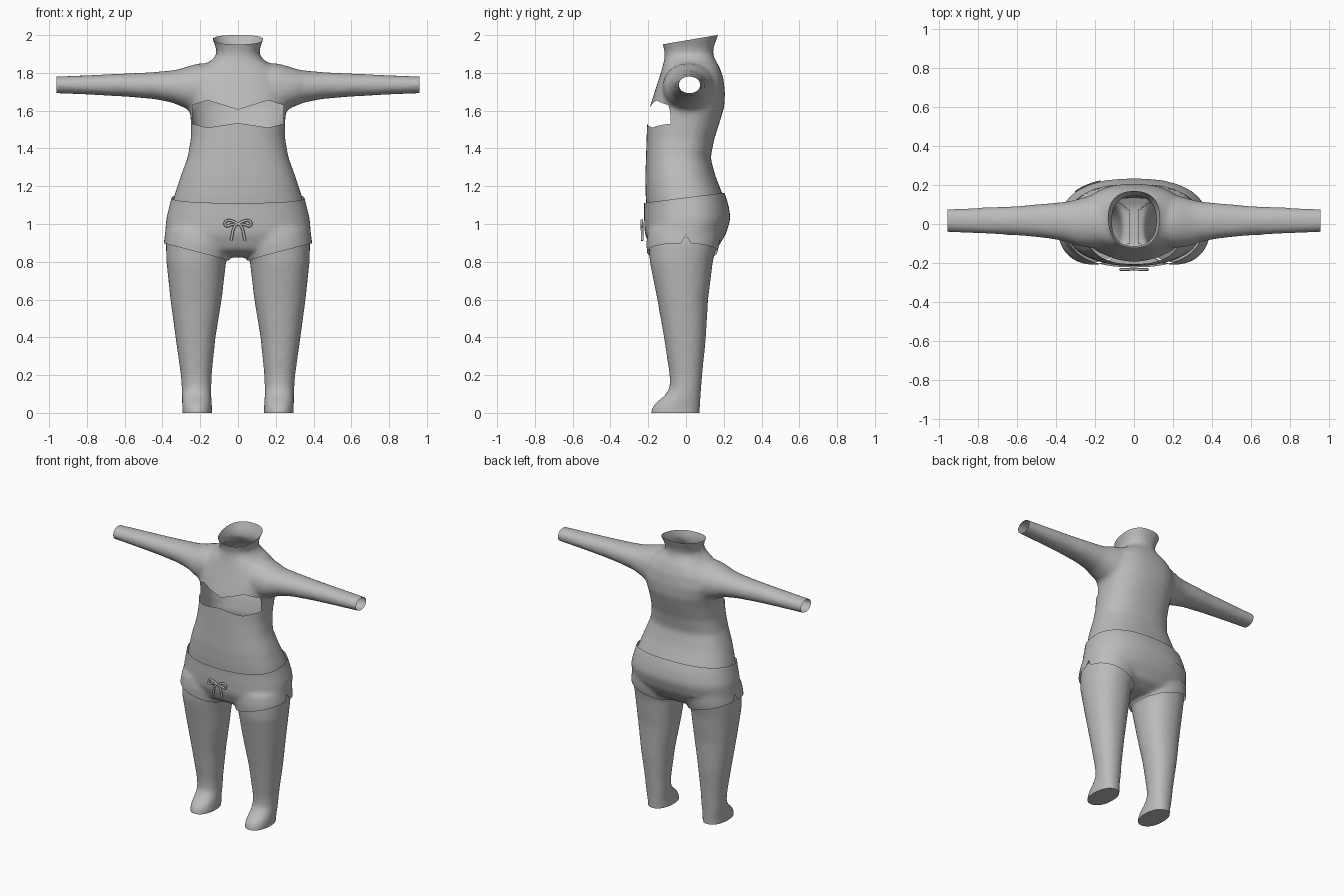
import bpy, bmesh, math
from mathutils import Vector

if "Cube" in bpy.data.objects:
    bpy.data.objects.remove(bpy.data.objects["Cube"])

grey = bpy.data.materials.new("plain grey")
grey.diffuse_color = (0.5, 0.5, 0.5, 1)
grey.use_nodes = True
grey.node_tree.nodes["Principled BSDF"].inputs["Base Color"].default_value = grey.diffuse_color


def loft(bm, rings, place, n=40, p=2.4):
    """Closed skin through superellipse rings: (t, lo_a, hi_a, lo_b, hi_b)."""
    loops = []
    for t, a0, a1, b0, b1 in rings:
        loop = []
        for i in range(n):
            w = 2 * math.pi * i / n
            c, s = math.cos(w), math.sin(w)
            a = (a0 + a1) / 2 + (a1 - a0) / 2 * math.copysign(abs(c) ** (2 / p), c)
            b = (b0 + b1) / 2 + (b1 - b0) / 2 * math.copysign(abs(s) ** (2 / p), s)
            loop.append(bm.verts.new(place(t, a, b)))
        loops.append(loop)
    faces = [bm.faces.new((l0[i], l0[(i + 1) % n], l1[(i + 1) % n], l1[i]))
             for l0, l1 in zip(loops, loops[1:]) for i in range(n)]
    faces += [bm.faces.new(loops[0]), bm.faces.new(loops[-1])]
    bmesh.ops.recalc_face_normals(bm, faces=faces)


def cut(bm, co, no, sel=lambda c: True, clear=False):
    """Slice the chosen faces by a plane, optionally dropping the normal side."""
    faces = [f for f in bm.faces if sel(f.calc_center_median())]
    geom = set(faces)
    for f in faces:
        geom.update(f.edges)
        geom.update(f.verts)
    bmesh.ops.bisect_plane(bm, geom=list(geom), dist=1e-5, plane_co=co,
                           plane_no=Vector(no).normalized(), clear_outer=clear)


def drop(bm, rule):
    gone = [f for f in bm.faces if rule(f.calc_center_median())]
    bmesh.ops.delete(bm, geom=gone, context='FACES')


def inflate(bm, d):
    bm.normal_update()
    moves = [(v, v.normal.copy()) for v in bm.verts]
    for v, nrm in moves:
        seam = abs(v.co.x) < 1e-4
        v.co += nrm * d
        if seam:
            v.co.x = 0


def make(name, bm, mirror=True):
    me = bpy.data.meshes.new(name)
    bm.to_mesh(me)
    ob = bpy.data.objects.new(name, me)
    bpy.context.collection.objects.link(ob)
    me.materials.append(grey)
    bpy.ops.object.select_all(action='DESELECT')
    ob.select_set(True)
    bpy.context.view_layer.objects.active = ob
    bpy.ops.object.shade_smooth_by_angle(angle=math.radians(40))
    if mirror:
        m = ob.modifiers.new("mirror", 'MIRROR')
        m.use_clip = True
        m.merge_threshold = 0.0005
    return ob


# Torso and neck: height, half width, front, back
torso = [(.835, .16, -.10, .08), (.87, .30, -.175, .15), (.95, .375, -.207, .20),
         (1.03, .368, -.21, .225), (1.1, .35, -.21, .213), (1.15, .338, -.214, .197),
         (1.25, .305, -.216, .157), (1.35, .268, -.212, .13), (1.45, .25, -.209, .15),
         (1.55, .25, -.206, .182), (1.62, .258, -.192, .203), (1.7, .275, -.166, .207),
         (1.78, .25, -.14, .196), (1.83, .2, -.125, .178), (1.87, .135, -.115, .155),
         (1.9, .112, -.112, .142), (1.94, .118, -.12, .147), (1.97, .132, -.13, .16),
         (2.04, .158, -.142, .183)]
# Arm: distance out, back/front range, height range
arm = [(.12, -.11, .14, 1.63, 1.84), (.2, -.125, .15, 1.6, 1.852), (.25, -.12, .14, 1.6, 1.84),
       (.3, -.11, .125, 1.622, 1.823), (.35, -.09, .115, 1.643, 1.813),
       (.45, -.073, .106, 1.662, 1.804), (.6, -.059, .093, 1.674, 1.797),
       (.8, -.049, .084, 1.685, 1.788), (1.02, -.039, .076, 1.694, 1.779)]
# Leg and foot: height, inner, outer, front, back
leg = [(.97, .03, .37, -.19, .17), (.9, .03, .382, -.198, .167), (.8, .063, .379, -.192, .142),
       (.6, .086, .358, -.152, .117), (.4, .119, .331, -.117, .106), (.2, .139, .303, -.087, .086),
       (.13, .141, .298, -.086, .081), (.09, .141, .297, -.115, .078),
       (.05, .139, .296, -.166, .076), (.02, .137, .295, -.184, .074),
       (-.04, .137, .295, -.187, .073)]

raw = bmesh.new()
loft(raw, [(z, -w, w, f, b) for z, w, f, b in torso], lambda t, a, b: (a, b, t))
for s in (1, -1):
    loft(raw, arm, lambda t, a, b: (s * t, a, b), p=2.1)
    loft(raw, leg, lambda t, a, b: (s * a, b, t), p=2.2)

# Fuse the limbs into one soft skin
me = bpy.data.meshes.new("skin_base")
raw.to_mesh(me)
base = bpy.data.objects.new("skin_base", me)
bpy.context.collection.objects.link(base)
rm = base.modifiers.new("fuse", 'REMESH')
rm.mode = 'VOXEL'
rm.voxel_size = 0.014
sm = base.modifiers.new("soften", 'SMOOTH')
sm.factor = 0.5
sm.iterations = 10
fused = bpy.data.meshes.new_from_object(base.evaluated_get(bpy.context.evaluated_depsgraph_get()))
bpy.data.objects.remove(base)

body = bmesh.new()
body.from_mesh(fused)
cut(body, (0, 0, 0), (-1, 0, 0), clear=True)          # keep one half
cut(body, (.96, 0, 0), (1, 0, 0), clear=True)         # open wrist
cut(body, (0, 0, 1.972), (0, -.17, 1), lambda c: c.z > 1.85, clear=True)  # open neck
cut(body, (0, 0, 0), (0, 0, -1), clear=True)          # flat sole
rim = [e for e in body.edges if e.is_boundary and all(v.co.z < 1e-3 for v in e.verts)]
bmesh.ops.holes_fill(body, edges=rim, sides=0)


def waist(c):
    return 1.137 + .12 * c.y


def hem(c):
    return .9 - .27 * (.39 - c.x)


# Shorts, lifted from the skin
shorts = body.copy()
cut(shorts, (0, 0, 1.137), (0, -.12, 1), clear=True)
cut(shorts, (.39, 0, .9), (.27, 0, -1), clear=True)
inflate(shorts, .012)
for s in (1, -1):                                     # side slit
    cut(shorts, (.39, 0, .945), (0, s * .065, .035), lambda c: c.x > .3 and c.z < .96)
drop(shorts, lambda c: c.x > .3 and c.z < .945 and abs(c.y) < .035 * (.945 - c.z) / .065)

# Back pocket on one side
pocket = shorts.copy()
drop(pocket, lambda c: c.y < .05)
for co, no in (((.17, 0, 0), (-1, 0, 0)), ((.30, 0, 0), (1, 0, 0)),
               ((0, 0, 1.035), (0, 0, 1)), ((0, 0, .945), (0, 0, -1))):
    cut(pocket, co, no, clear=True)
inflate(pocket, .006)
for v in pocket.verts:
    v.co.x *= -1
bmesh.ops.reverse_faces(pocket, faces=pocket.faces[:])

# Skin hidden by the shorts is left out
drop(body, lambda c: hem(c) + .035 < c.z < waist(c) - .03)

# Chest opening with a wavy edge: x0, x1, top0, top1, bottom0, bottom1
strips = [(0, .16, 1.605, 1.655, 1.535, 1.51), (.16, .24, 1.655, 1.63, 1.51, 1.53)]


def chest(c):
    return c.y < 0 and 1.42 < c.z < 1.75


for x0, x1, t0, t1, b0, b1 in strips:
    cut(body, (x1, 0, 0), (1, 0, 0), chest)
for x0, x1, t0, t1, b0, b1 in strips:
    for z0, z1 in ((t0, t1), (b0, b1)):
        cut(body, (x0, 0, z0), (z0 - z1, 0, x1 - x0), lambda c: chest(c) and x0 < c.x < x1)
for x0, x1, t0, t1, b0, b1 in strips:
    def inside(c):
        k = (c.x - x0) / (x1 - x0)
        return chest(c) and 0 < k < 1 and b0 + (b1 - b0) * k < c.z < t0 + (t1 - t0) * k
    drop(body, inside)

make("body", body)
make("shorts", shorts)
make("back_pocket", pocket, mirror=False)

# Drawstring bow: a loop and a tail on each side
cu = bpy.data.curves.new("drawstring_bow", 'CURVE')
cu.dimensions = '3D'
cu.bevel_depth = .007
cu.bevel_resolution = 2
cu.use_fill_caps = True
cu.resolution_u = 6
loop = [(0, 1.0), (.03, 1.018), (.062, 1.02), (.072, 1.0), (.06, .985), (.035, .998), (0, 1.0)]
tail = [(.004, 1.0), (.022, .985), (.03, .95), (.036, .912)]
for s in (1, -1):
    for pts in (loop, tail):
        sp = cu.splines.new('NURBS')
        sp.points.add(len(pts) - 1)
        for q, (x, z) in zip(sp.points, pts):
            q.co = (s * x, -.232 - .06 * min(x, .04) * (z > .96), z, 1)
        sp.use_endpoint_u = True
        sp.order_u = 3
bow = bpy.data.objects.new("drawstring_bow", cu)
bpy.context.collection.objects.link(bow)
cu.materials.append(grey)
bpy.ops.object.select_all(action='DESELECT')
bow.select_set(True)
bpy.context.view_layer.objects.active = bow
bpy.ops.object.convert(target='MESH')
